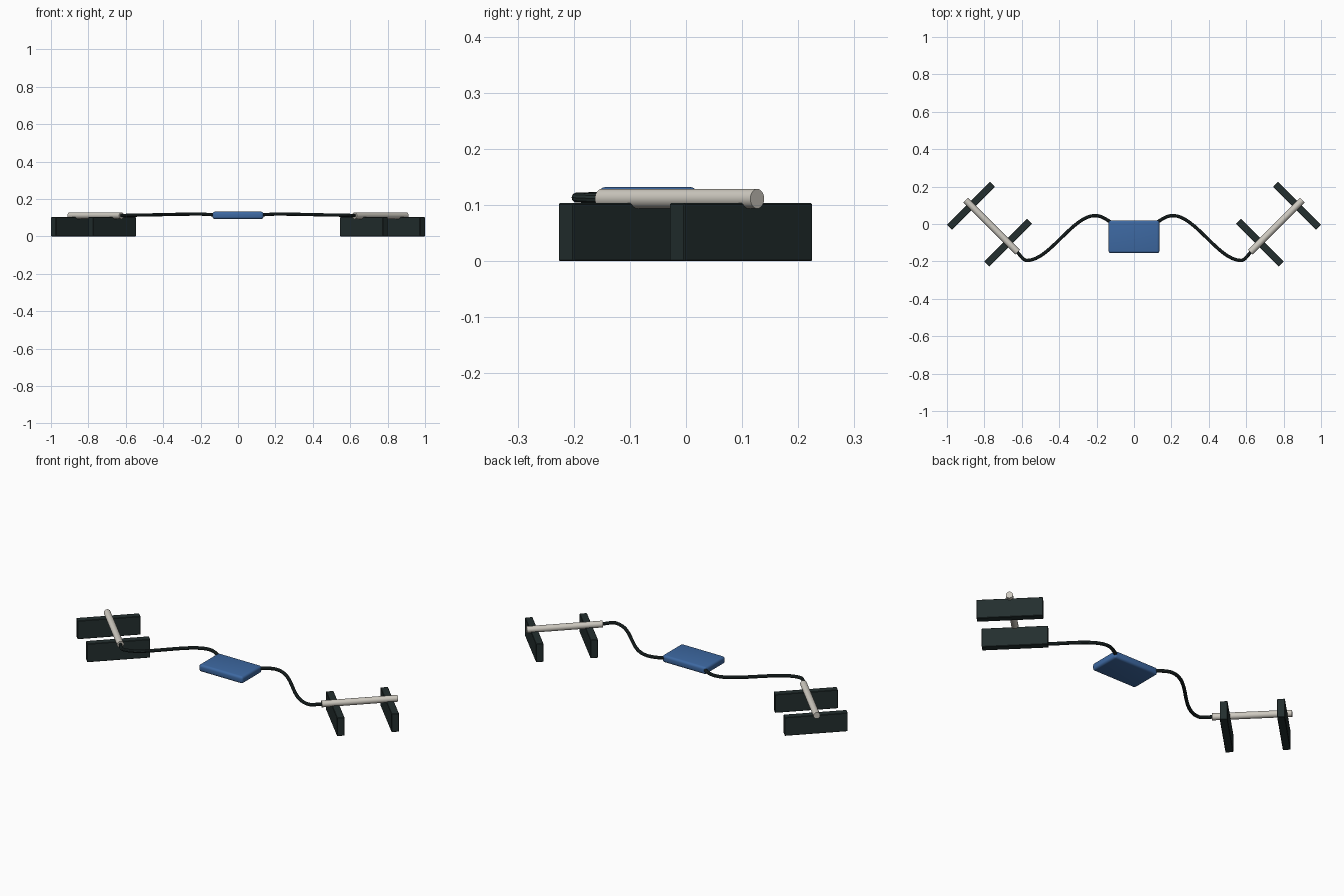
import bpy
from math import pi, radians
from mathutils import Vector

cube = bpy.data.objects.get("Cube")
if cube:
    bpy.data.objects.remove(cube, do_unlink=True)


def material(name, rgb):
    mat = bpy.data.materials.new(name)
    mat.use_nodes = True
    mat.diffuse_color = (*rgb, 1)
    mat.node_tree.nodes["Principled BSDF"].inputs["Base Color"].default_value = (*rgb, 1)
    return mat


DARK = material("dark slate", (0.017, 0.028, 0.028))
BLUE = material("blue casing", (0.047, 0.14, 0.36))
STEEL = material("warm grey", (0.62, 0.59, 0.53))


def finish(obj, name, mat):
    obj.name = name
    obj.data.materials.clear()
    obj.data.materials.append(mat)
    bpy.ops.object.shade_smooth_by_angle(angle=radians(35))
    return obj


def box(name, centre, size, turn, bevel, segments, mat):
    bpy.ops.mesh.primitive_cube_add(size=1, location=centre, rotation=(0, 0, turn))
    obj = bpy.context.object
    obj.scale = size
    bpy.ops.object.transform_apply(location=False, rotation=False, scale=True)
    mod = obj.modifiers.new("Rounded edges", "BEVEL")
    mod.width, mod.segments = bevel, segments
    bpy.ops.object.modifier_apply(modifier=mod.name)
    return finish(obj, name, mat)


def rod(name, start, end, radius, mat):
    a, b = Vector(start), Vector(end)
    bpy.ops.mesh.primitive_cylinder_add(vertices=24, radius=radius,
                                        depth=(b - a).length, location=(a + b) / 2)
    obj = bpy.context.object
    obj.rotation_euler = (b - a).to_track_quat("Z", "Y").to_euler()
    return finish(obj, name, mat)


def cable(name, knots, radius, mat):
    """Bezier tube; each knot is a point and its forward handle offset."""
    curve = bpy.data.curves.new(name, "CURVE")
    curve.dimensions = "3D"
    curve.bevel_depth, curve.bevel_resolution = radius, 3
    curve.resolution_u = 16
    spline = curve.splines.new("BEZIER")
    spline.bezier_points.add(len(knots) - 1)
    for bp, (point, back, ahead) in zip(spline.bezier_points, knots):
        bp.handle_left_type = bp.handle_right_type = "FREE"
        bp.co = point
        bp.handle_left = Vector(point) + Vector(back)
        bp.handle_right = Vector(point) + Vector(ahead)
    obj = bpy.data.objects.new(name, curve)
    bpy.context.collection.objects.link(obj)
    bpy.ops.object.select_all(action="DESELECT")
    obj.select_set(True)
    bpy.context.view_layer.objects.active = obj
    bpy.ops.object.convert(target="MESH")
    return finish(bpy.context.object, name, mat)


# Central casing
box("central_casing", (0, -0.068, 0.112), (0.272, 0.176, 0.04), 0, 0.013, 4, BLUE)

for side, s in (("left", 1), ("right", -1)):
    # Upright plates set diagonally across the rod
    for place, x, y in (("outer", 0.872, 0.098), ("inner", 0.673, -0.1)):
        box(f"{side}_{place}_plate", (s * x, y, 0.0515), (0.324, 0.038, 0.103),
            -s * pi / 4, 0.002, 1, DARK)

    # Diagonal rod resting on the plates
    rod(f"{side}_rod", (s * 0.623, -0.15, 0.111), (s * 0.9, 0.127, 0.111), 0.0175, STEEL)

    # Wavy cable from the rod to the casing
    cable(f"{side}_cable", [
        ((s * 0.635, -0.138, 0.111), (0, 0, 0), (-s * 0.025, -0.025, 0)),
        ((s * 0.572, -0.195, 0.113), (s * 0.022, 0, 0), (-s * 0.12, 0, 0.001)),
        ((s * 0.208, 0.045, 0.119), (s * 0.12, 0, 0), (-s * 0.035, 0, 0)),
        ((s * 0.115, 0.003, 0.115), (s * 0.03, 0.02, 0), (0, 0, 0)),
    ], 0.009, DARK)
